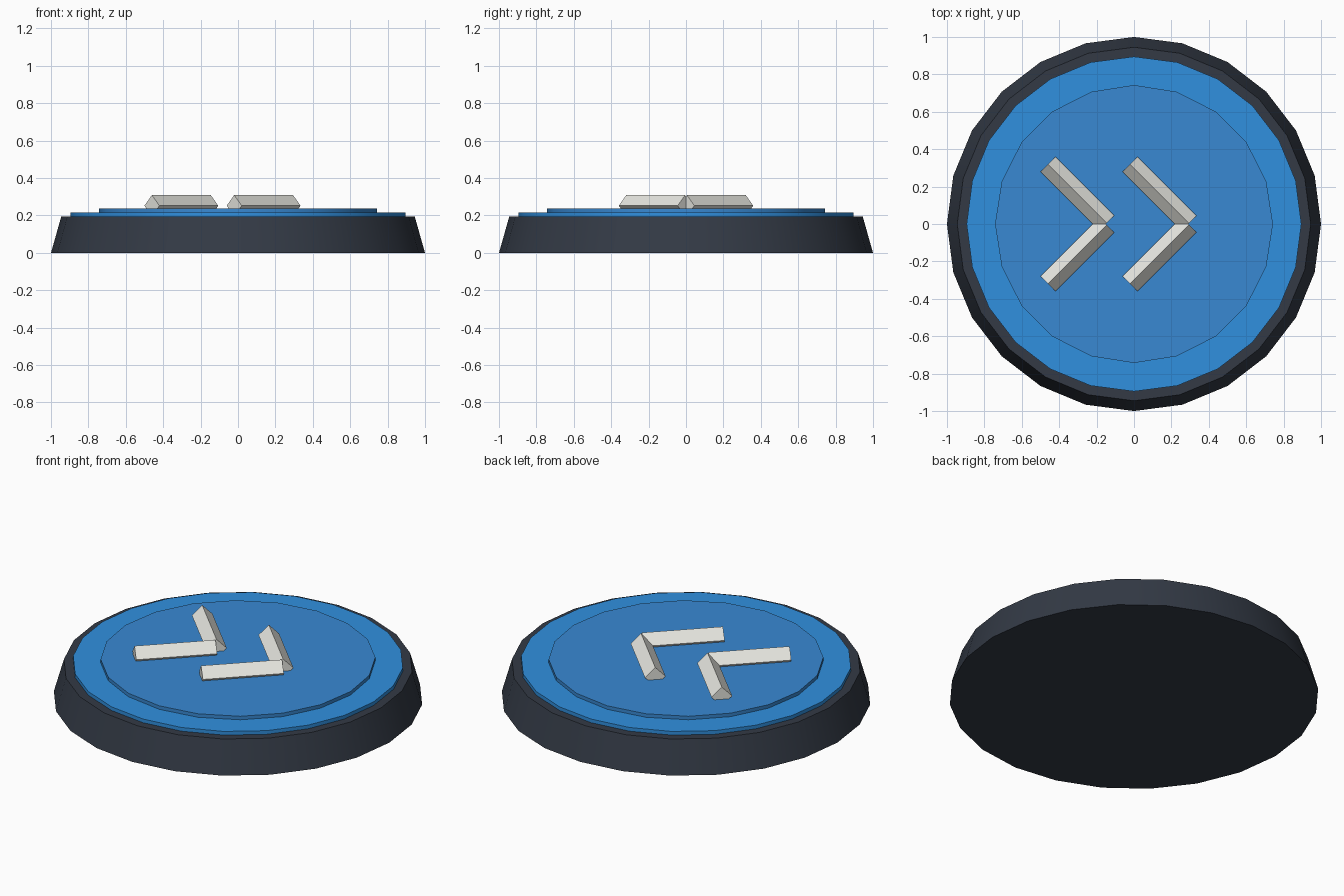
import bpy
from math import pi, radians

if "Cube" in bpy.data.objects:
    bpy.data.objects.remove(bpy.data.objects["Cube"])


def material(name, color):
    mat = bpy.data.materials.new(name)
    mat.diffuse_color = (*color, 1)
    mat.use_nodes = True
    mat.node_tree.nodes["Principled BSDF"].inputs["Base Color"].default_value = mat.diffuse_color
    return mat


dark = material("dark_slate", (0.033, 0.042, 0.06))
blue = material("bright_blue", (0.03, 0.28, 0.74))
soft_blue = material("soft_blue", (0.04, 0.25, 0.65))
white = material("off_white", (0.8, 0.8, 0.75))


def disc(name, sides, r_bottom, r_top, z0, z1, mat):
    """Tapered round slab with smooth walls and sharp rims."""
    bpy.ops.mesh.primitive_cone_add(vertices=sides, radius1=r_bottom, radius2=r_top,
                                    depth=z1 - z0, location=(0, 0, (z0 + z1) / 2))
    ob = bpy.context.object
    ob.name = name
    ob.data.materials.append(mat)
    bpy.ops.object.shade_smooth_by_angle(angle=radians(35))


def bar(name, x, y, angle):
    """Square bar standing on its edge, half sunk into the pad."""
    bpy.ops.mesh.primitive_cube_add(size=1, location=(x, y, 0.252), rotation=(pi / 4, 0, angle))
    ob = bpy.context.object
    ob.name = name
    ob.scale = (0.445, 0.08, 0.08)
    ob.data.materials.append(mat_bar)


mat_bar = white

# Stacked round plates
disc("base", 24, 1.0, 0.945, 0.0, 0.193, dark)
disc("pad_rim", 24, 0.895, 0.895, 0.17, 0.215, blue)
disc("pad_center", 20, 0.743, 0.743, 0.19, 0.236, soft_blue)

# Two chevrons pointing to +x, each from two mirrored bars
for label, x in (("rear", -0.303), ("front", 0.137)):
    for side, s in (("left", 1), ("right", -1)):
        bar(f"{label}_chevron_{side}_bar", x, s * 0.162, -s * pi / 4)
